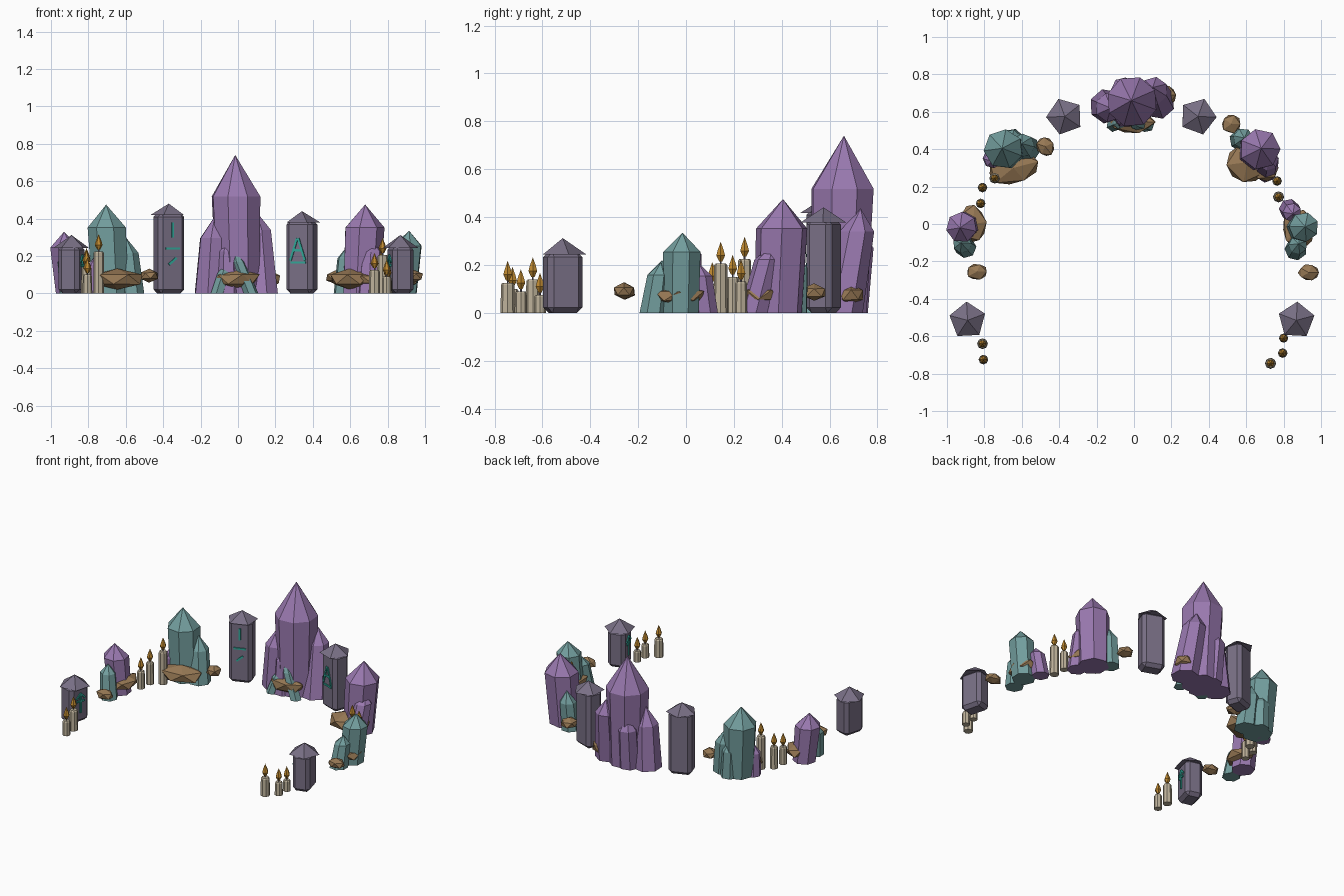
import bpy, bmesh, math, random
from mathutils import Vector, Matrix

random.seed(7)
if "Cube" in bpy.data.objects:
    bpy.data.objects.remove(bpy.data.objects["Cube"])


def material(name, rgb):
    m = bpy.data.materials.new(name)
    m.use_nodes = True
    m.diffuse_color = (*rgb, 1)
    m.node_tree.nodes["Principled BSDF"].inputs["Base Color"].default_value = (*rgb, 1)
    return m


PURPLE = material("purple crystal", (0.32, 0.19, 0.43))
TEAL = material("teal crystal", (0.17, 0.34, 0.34))
ROCK = material("brown rock", (0.31, 0.19, 0.09))
STONE = material("grey violet stone", (0.19, 0.16, 0.235))
WAX = material("candle wax", (0.52, 0.45, 0.33))
FLAME = material("golden flame", (0.52, 0.25, 0.03))
GLYPH = material("glowing glyph", (0.03, 0.38, 0.31))


def finish(name, bm, mat, place=None):
    bmesh.ops.recalc_face_normals(bm, faces=bm.faces)
    if place:
        bm.transform(place)
    me = bpy.data.meshes.new(name)
    bm.to_mesh(me)
    bm.free()
    me.materials.append(mat)
    ob = bpy.data.objects.new(name, me)
    bpy.context.collection.objects.link(ob)
    return ob


def loft(name, rings, sides, mat, turn=0.0):
    """Stack of (centre, radius) rings; radius 0 makes a point."""
    bm = bmesh.new()
    prev = None
    for centre, r in rings:
        c = Vector(centre)
        if r == 0:
            ring = [bm.verts.new(c)] * sides
        else:
            ring = [bm.verts.new(c + Vector((r * math.cos(a), r * math.sin(a), 0)))
                    for a in (turn + math.tau * i / sides for i in range(sides))]
        if prev is None:
            if r:
                bm.faces.new(ring)
        else:
            for i in range(sides):
                j = (i + 1) % sides
                quad = [prev[i], prev[j], ring[j], ring[i]]
                bm.faces.new(list(dict.fromkeys(quad)))
        prev = ring
    if rings[-1][1]:
        bm.faces.new(prev)
    return finish(name, bm, mat)


def crystal(name, mat, base, tip, r, shoulder=0.72, foot=0.9, sides=7):
    b, t = Vector((*base, 0)), Vector(tip)
    loft(name, [(b, r * foot), (b.lerp(t, shoulder), r), (t, 0)], sides, mat,
         random.uniform(0, math.tau))


def rock(name, x, y, z, rx, ry, rz, turn=0.0):
    bm = bmesh.new()
    bmesh.ops.create_icosphere(bm, subdivisions=1, radius=1)
    for v in bm.verts:
        v.co *= random.uniform(0.92, 1.1)
    finish(name, bm, ROCK, Matrix.Translation((x, y, z)) @ Matrix.Rotation(turn, 4, "Z")
           @ Matrix.Diagonal((rx, ry, rz, 1)))


def candle(name, x, y, h, r):
    loft(name + "_wax", [((x, y, 0), r), ((x, y, h - 0.008), r * 0.94),
                         ((x, y, h), r * 0.75)], 8, WAX)
    loft(name + "_wick", [((x, y, h), 0.004), ((x, y, h + 0.02), 0.004)], 5, STONE)
    loft(name + "_flame", [((x, y, h + 0.01), 0.008), ((x, y, h + 0.034), 0.021),
                           ((x, y, h + 0.055), 0.015), ((x, y, h + 0.092), 0)], 6, FLAME)


def runestone(name, x, y, eave, peak, degrees, strokes):
    w, d = 0.15, 0.115
    place = Matrix.Translation((x, y, 0)) @ Matrix.Rotation(math.radians(degrees), 4, "Z")
    # chamfered pillar
    bm = bmesh.new()
    bmesh.ops.create_cube(bm, size=1, matrix=Matrix.Translation((0, 0, eave / 2))
                          @ Matrix.Diagonal((w, d, eave, 1)))
    bmesh.ops.bevel(bm, geom=bm.edges[:], offset=0.022, segments=1, affect="EDGES")
    finish(name + "_pillar", bm, STONE, place)
    # pointed cap
    loft(name + "_cap", [((x, y, eave - 0.012), 0.1), ((x, y, peak), 0)], 5, STONE,
         math.radians(degrees + 18))
    # glyph strokes on the face toward the circle
    for i, (sx, sz, length, angle) in enumerate(strokes):
        bm = bmesh.new()
        bmesh.ops.create_cube(bm, size=1, matrix=Matrix.Translation((sx, -d / 2 - 0.003, sz))
                              @ Matrix.Rotation(math.radians(angle), 4, "Y")
                              @ Matrix.Diagonal((length, 0.008, 0.012, 1)))
        finish(f"{name}_glyph_{i + 1}", bm, GLYPH, place)


# Great crystal cluster at the back
crystal("great_crystal", PURPLE, (0, 0.64), (-0.015, 0.66, 0.74), 0.137, 0.7, 0.88, 8)
crystal("great_left_crystal", PURPLE, (-0.145, 0.63), (-0.125, 0.62, 0.41), 0.078, 0.72, 1.2)
crystal("great_right_crystal", PURPLE, (0.13, 0.65), (0.1, 0.73, 0.435), 0.075, 0.78, 1.2)
crystal("great_rear_crystal", PURPLE, (-0.05, 0.69), (-0.06, 0.73, 0.36), 0.065, 0.75, 1.1)
crystal("great_front_crystal", PURPLE, (-0.05, 0.57), (-0.05, 0.59, 0.3), 0.06, 0.75, 1.1)
crystal("great_teal_shard_right", TEAL, (0.07, 0.53), (-0.025, 0.55, 0.24), 0.036, 0.7, 1.1, 6)
crystal("great_teal_shard_left", TEAL, (-0.11, 0.53), (-0.06, 0.55, 0.16), 0.035, 0.7, 1.1, 6)
rock("great_front_rock", -0.015, 0.545, 0.075, 0.135, 0.065, 0.055)
rock("great_side_rock", 0.17, 0.69, 0.075, 0.06, 0.06, 0.045)

# Left back cluster
crystal("left_back_crystal", TEAL, (-0.68, 0.39), (-0.705, 0.405, 0.475), 0.106, 0.74, 0.92)
crystal("left_back_side_crystal", TEAL, (-0.575, 0.40), (-0.6, 0.43, 0.3), 0.062, 0.72, 1.2)
crystal("left_back_purple_shard", PURPLE, (-0.76, 0.35), (-0.755, 0.34, 0.21), 0.045, 0.72, 1.1)
crystal("left_back_rear_shard", TEAL, (-0.65, 0.45), (-0.66, 0.45, 0.25), 0.055, 0.72, 1.1)
rock("left_back_rock", -0.645, 0.30, 0.075, 0.15, 0.095, 0.057, 0.25)
rock("left_back_small_rock", -0.475, 0.415, 0.095, 0.05, 0.06, 0.035, 0.4)

# Right back cluster
crystal("right_back_crystal", PURPLE, (0.655, 0.385), (0.68, 0.405, 0.475), 0.11, 0.74, 0.92)
crystal("right_back_side_crystal", PURPLE, (0.705, 0.285), (0.72, 0.36, 0.285), 0.058, 0.78, 1.1)
crystal("right_back_teal_shard", TEAL, (0.57, 0.45), (0.59, 0.46, 0.26), 0.055, 0.72, 1.1)
rock("right_back_rock", 0.605, 0.33, 0.075, 0.12, 0.12, 0.055, -0.5)
rock("right_back_low_rock", 0.69, 0.32, 0.075, 0.09, 0.11, 0.045, 0.5)
rock("right_back_small_rock", 0.52, 0.535, 0.085, 0.055, 0.055, 0.035)

# Left middle cluster
crystal("left_mid_crystal", PURPLE, (-0.9, -0.01), (-0.93, -0.02, 0.33), 0.083, 0.74, 0.9)
crystal("left_mid_teal_crystal", TEAL, (-0.9, -0.125), (-0.925, -0.1, 0.22), 0.05, 0.75, 1.15)
rock("left_mid_rock", -0.86, 0.0, 0.075, 0.075, 0.115, 0.045, 0.15)
rock("left_mid_small_rock", -0.84, -0.255, 0.09, 0.062, 0.045, 0.035)

# Right middle cluster
crystal("right_mid_crystal", TEAL, (0.885, -0.02), (0.915, -0.015, 0.335), 0.08, 0.76, 0.95)
crystal("right_mid_side_crystal", TEAL, (0.865, -0.135), (0.88, -0.105, 0.21), 0.05, 0.75, 1.2)
crystal("right_mid_purple_shard", PURPLE, (0.83, 0.08), (0.85, 0.055, 0.205), 0.05, 0.75, 1.1)
rock("right_mid_rock", 0.88, -0.03, 0.07, 0.1, 0.12, 0.045)
rock("right_mid_small_rock", 0.935, -0.26, 0.09, 0.062, 0.048, 0.035)

# Runestones: strokes are (across, height, length, angle)
arrow = [(0, 0.135, 0.13, 90), (-0.018, 0.185, 0.05, -45), (0.018, 0.185, 0.05, 45),
         (0, 0.15, 0.06, 0)]
runestone("left_back_stone", -0.37, 0.575, 0.43, 0.48, 20,
          [(0, 0.34, 0.08, 90), (0, 0.24, 0.08, 0), (0, 0.172, 0.055, -40)])
runestone("right_back_stone", 0.342, 0.575, 0.39, 0.44, -20,
          [(-0.025, 0.235, 0.125, -72), (0.02, 0.235, 0.125, 72),
           (-0.002, 0.23, 0.04, 0), (0, 0.165, 0.085, 0)])
runestone("left_front_stone", -0.89, -0.515, 0.255, 0.312, 75, arrow)
runestone("right_front_stone", 0.868, -0.515, 0.255, 0.312, -75, arrow)

# Candles: x, y, height, radius
candles = [(-0.745, 0.245, 0.225, 0.029), (-0.81, 0.195, 0.15, 0.026),
           (-0.82, 0.11, 0.12, 0.026), (0.765, 0.23, 0.13, 0.026),
           (0.773, 0.145, 0.205, 0.03), (0.73, -0.745, 0.125, 0.03),
           (0.795, -0.69, 0.09, 0.026), (0.8, -0.61, 0.075, 0.025),
           (-0.81, -0.64, 0.14, 0.029), (-0.805, -0.725, 0.1, 0.026)]
for n, c in enumerate(candles):
    candle(f"candle_{n + 1}", *c)
